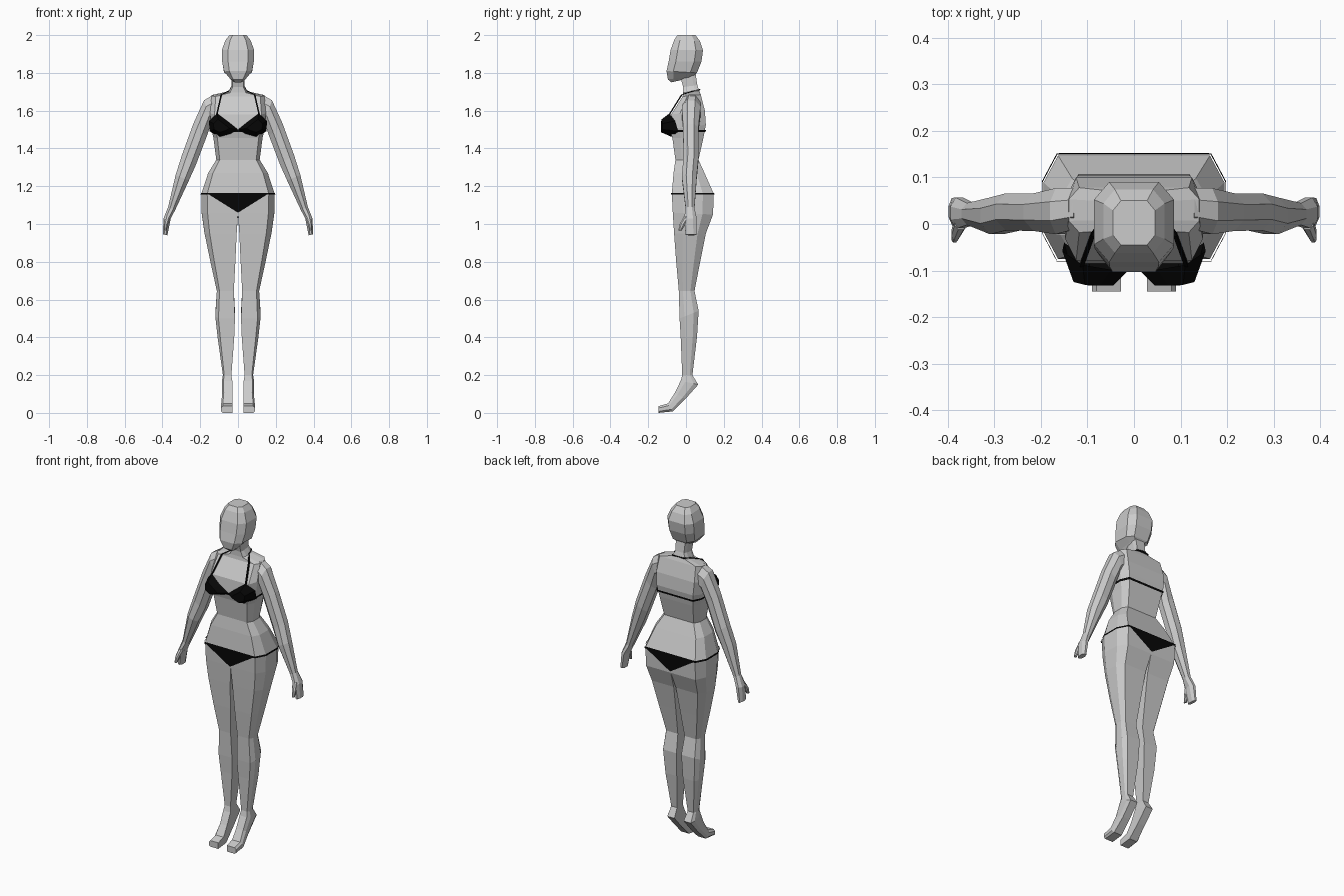
import bpy
import math
from mathutils import Vector

if "Cube" in bpy.data.objects:
    bpy.data.objects.remove(bpy.data.objects["Cube"])


def material(name, v):
    m = bpy.data.materials.new(name)
    m.diffuse_color = (v, v, v, 1)
    m.use_nodes = True
    m.node_tree.nodes["Principled BSDF"].inputs["Base Color"].default_value = m.diffuse_color
    return m


SKIN = material("light_grey", 0.6)
BLACK = material("black", 0.002)


def make(name, verts, faces, mat):
    """Half a part on the +x side, mirrored across x = 0."""
    me = bpy.data.meshes.new(name)
    me.from_pydata([tuple(v) for v in verts], [], faces)
    me.materials.append(mat)
    ob = bpy.data.objects.new(name, me)
    bpy.context.collection.objects.link(ob)
    mod = ob.modifiers.new("mirror", 'MIRROR')
    mod.use_clip = True
    mod.merge_threshold = 0.0005
    return ob


def loft(name, rings, mat, cap_top=False, cap_end=False):
    """Skin rings listed from top to bottom; faces lying on x = 0 are left out."""
    n = len(rings[0])
    verts = [p for r in rings for p in r]
    faces = []
    for k in range(len(rings) - 1):
        for i in range(n):
            j = (i + 1) % n
            f = (k * n + i, k * n + n + i, k * n + n + j, k * n + j)
            if any(abs(verts[q][0]) > 1e-5 for q in f):
                faces.append(f)
    if cap_top:
        faces.append(tuple(range(n)))
    if cap_end:
        faces.append(tuple(reversed(range(len(verts) - n, len(verts)))))
    return make(name, verts, faces, mat)


def section(zf, zb, x0, x1, yf, yb, fx=0.84, fy=0.26):
    """Half section: front inner, front corner, side front, side back, back corner, back inner."""
    d = yb - yf
    xc = x0 + fx * (x1 - x0)
    pts = [(x0, yf), (xc, yf), (x1, yf + fy * d), (x1, yb - fy * d), (xc, yb), (x0, yb)]
    return [Vector((x, y, zf + (zb - zf) * (y - yf) / d if abs(d) > 1e-4 else zf)) for x, y in pts]


# Body from neck to toes: z front, z back, inner x, outer x, front y, back y
BODY = [
    (1.78, 1.80, 0, .036, -.03, .05),
    (1.725, 1.735, 0, .034, -.015, .06),
    (1.695, 1.705, 0, .05, -.015, .07),
    (1.675, 1.685, 0, .14, -.018, .078),
    (1.58, 1.60, 0, .148, -.078, .10),
    (1.50, 1.525, 0, .142, -.085, .105),
    (1.455, 1.455, 0, .13, -.072, .092),
    (1.34, 1.34, 0, .115, -.056, .066),
    (1.27, 1.27, 0, .158, -.066, .098),
    (1.16, 1.16, 0, .194, -.075, .147),
    (1.06, 1.05, 0, .192, -.07, .143),
    (.95, .95, .007, .177, -.063, .105),
    (.80, .80, .014, .146, -.052, .075),
    (.645, .645, .022, .112, -.038, .045),
    (.50, .54, .016, .12, -.034, .067),
    (.40, .40, .02, .108, -.028, .058),
    (.20, .20, .035, .08, -.02, .034),
    (.17, .15, .03, .086, -.028, .065),
    (.105, .075, .03, .084, -.06, -.002),
    (.05, .008, .028, .09, -.095, -.07),
]
body_rings = [section(*r) for r in BODY]
toe = body_rings[-1]
body_rings.append([Vector((p.x, -.145, z)) for p, z in
                   zip(toe, (.036, .036, .026, .008, 0, 0))])
loft("body", body_rings, SKIN, cap_end=True)

# Head, narrowing to the crown and the chin
HEAD = [
    (2.0, 2.0, 0, .045, -.045, .05),
    (1.975, 1.968, 0, .066, -.062, .074),
    (1.92, 1.92, 0, .086, -.082, .09),
    (1.86, 1.86, 0, .084, -.092, .082),
    (1.81, 1.80, 0, .074, -.103, .058),
    (1.765, 1.785, 0, .042, -.096, .045),
    (1.75, 1.775, 0, .028, -.078, .035),
]
loft("head", [section(*r, fx=.62, fy=.22) for r in HEAD], SKIN, True, True)


def limb_ring(xi, zi, xo, zo, y0, y1):
    """Eight-sided ring of an arm between an inner and an outer point."""
    pts = []
    for k in range(8):
        a = math.radians(45 * k - 67.5)
        u = .5 + .54 * math.cos(a)
        v = .5 + .54 * math.sin(a)
        pts.append(Vector((xi + u * (xo - xi), y0 + v * (y1 - y0), zi + u * (zo - zi))))
    return pts


# Arm and hand: inner x z, outer x z, y range
ARM = [
    (.105, 1.56, .13, 1.685, -.01, .078),
    (.14, 1.54, .18, 1.655, -.022, .077),
    (.165, 1.465, .237, 1.53, -.015, .066),
    (.222, 1.315, .297, 1.365, -.014, .066),
    (.26, 1.23, .33, 1.26, -.022, .057),
    (.332, 1.075, .37, 1.09, -.002, .045),
    (.356, 1.03, .394, 1.03, -.01, .057),
    (.374, .94, .398, .945, -.002, .056),
]
loft("arm", [limb_ring(*r) for r in ARM], SKIN, True, True)
loft("thumb", [limb_ring(.358, 1.035, .385, 1.04, -.012, .02),
               limb_ring(.372, .995, .392, 1.0, -.034, -.004),
               limb_ring(.378, .965, .392, .968, -.04, -.022)], SKIN, True, True)


def body_at(z, out):
    """Body outline at a height, pushed slightly outward."""
    for a, b in zip(BODY, BODY[1:]):
        za, zb = (a[0] + a[1]) / 2, (b[0] + b[1]) / 2
        if za >= z >= zb:
            t = (za - z) / (za - zb)
            v = [p + t * (q - p) for p, q in zip(a, b)]
            return section(z, z, 0, v[3] + out, v[4] - out, v[5] + out)


def band(name, z, h):
    loft(name, [body_at(z + h, .004), body_at(z - h, .004)], BLACK)


# Thin bands around the chest and hips
band("chest_band", 1.492, .006)
band("hip_band", 1.16, .005)

# Swimwear bottom: front and back triangles
make("bottom_front", [(0, -.08, 1.165), (0, -.076, 1.06), (.168, -.08, 1.165)],
     [(0, 1, 2)], BLACK)
make("bottom_back", [(0, .152, 1.165), (0, .149, 1.06), (.168, .152, 1.165)],
     [(0, 2, 1)], BLACK)

# Swimwear cup: a rim on the chest and a smaller ring pushed forward
rim = [Vector(p) for p in ((0, -.088, 1.50), (.05, -.098, 1.54), (.11, -.088, 1.585),
                           (.154, -.058, 1.545), (.15, -.04, 1.49),
                           (.095, -.078, 1.462), (.04, -.08, 1.478))]
centre = Vector((.1, -.13, 1.515))
tip = []
for p in rim:
    q = centre.lerp(p, .55)
    q.y = -.132 + .25 * max(0, q.x - .1)
    tip.append(q)
n = len(rim)
make("cup", rim + tip,
     [(i, n + i, n + (i + 1) % n, (i + 1) % n) for i in range(n)]
     + [tuple(reversed(range(n, 2 * n)))], BLACK)

# Halter strap: from the cup over the collar and round the back of the neck
path = [Vector(p) for p in ((.112, -.088, 1.58), (.088, -.022, 1.685),
                            (.048, .035, 1.702), (.036, .072, 1.71), (0, .074, 1.712))]
r = .004
square = [(-r, -r), (r, -r), (r, r), (-r, r)]
loft("halter_strap", [[p + Vector((u, 0 if k < 4 else v, v if k > 1 else 0))
                       + Vector((0, v if k < 2 else 0, 0)) for u, v in square]
                      for k, p in enumerate(path)], BLACK)
